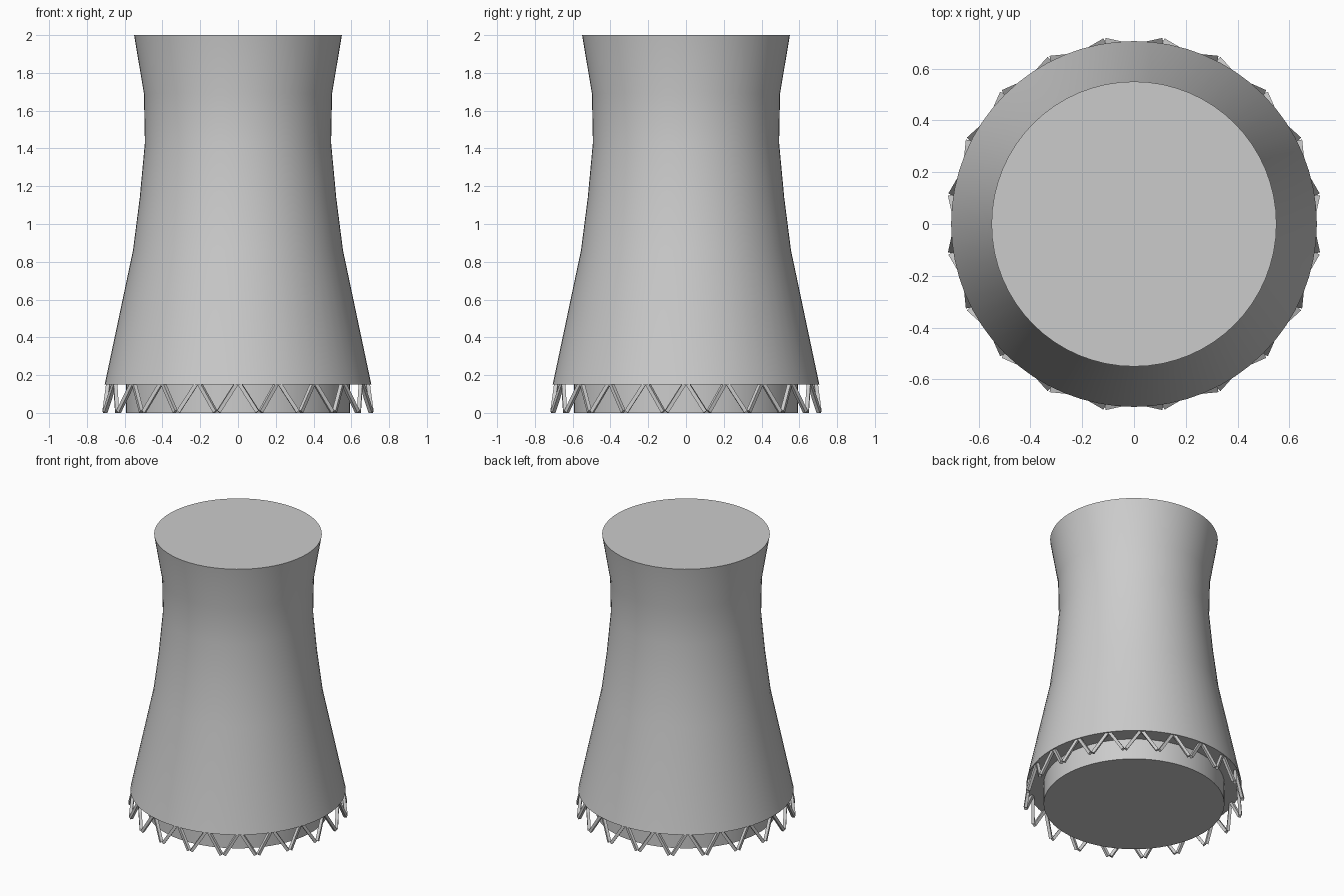
import bpy, bmesh, math
from mathutils import Vector, Matrix

if "Cube" in bpy.data.objects:
    bpy.data.objects.remove(bpy.data.objects["Cube"])

SEGMENTS = 64
STRUT_PAIRS = 20


def finish(bm, name, smooth=True):
    bmesh.ops.recalc_face_normals(bm, faces=bm.faces[:])
    mesh = bpy.data.meshes.new(name)
    bm.to_mesh(mesh)
    bm.free()
    obj = bpy.data.objects.new(name, mesh)
    bpy.context.collection.objects.link(obj)
    if smooth:
        bpy.ops.object.select_all(action='DESELECT')
        obj.select_set(True)
        bpy.context.view_layer.objects.active = obj
        bpy.ops.object.shade_smooth_by_angle(angle=math.radians(35))
    return obj


def lathe(name, profile):
    """Capped solid of revolution from (radius, height) pairs."""
    bm = bmesh.new()
    rings = []
    for r, z in profile:
        rings.append([bm.verts.new((r * math.cos(a), r * math.sin(a), z))
                      for a in (2 * math.pi * i / SEGMENTS for i in range(SEGMENTS))])
    for low, high in zip(rings, rings[1:]):
        for i in range(SEGMENTS):
            j = (i + 1) % SEGMENTS
            bm.faces.new((low[i], low[j], high[j], high[i]))
    bm.faces.new(rings[0][::-1])
    bm.faces.new(rings[-1])
    return finish(bm, name)


def polar(r, angle, z):
    return Vector((r * math.sin(angle), -r * math.cos(angle), z))


def add_strut(bm, foot, head, width):
    axis = head - foot
    rot = axis.to_track_quat('Z', 'Y').to_matrix().to_4x4()
    scale = Matrix.Diagonal((width, width, axis.length, 1))
    bmesh.ops.create_cube(bm, size=1,
                          matrix=Matrix.Translation((foot + head) / 2) @ rot @ scale)


# Waisted tower shell with flat top and underside
lathe("tower_shell", [(0.706, 0.15), (0.556, 0.86), (0.52, 1.14),
                      (0.493, 1.43), (0.498, 1.69), (0.55, 2.0)])

# Basin drum under the shell
lathe("base_drum", [(0.593, 0.0), (0.593, 0.16)])

# Ring of slanted support struts, joined in pairs at the top
bm = bmesh.new()
for k in range(STRUT_PAIRS):
    mid = 2 * math.pi * k / STRUT_PAIRS
    for side in (-1, 1):
        foot = polar(0.714, mid + side * math.radians(8.3), 0.006)
        head = polar(0.686, mid + side * math.radians(0.7), 0.155)
        add_strut(bm, foot, head, 0.02)
finish(bm, "support_struts", smooth=False)
